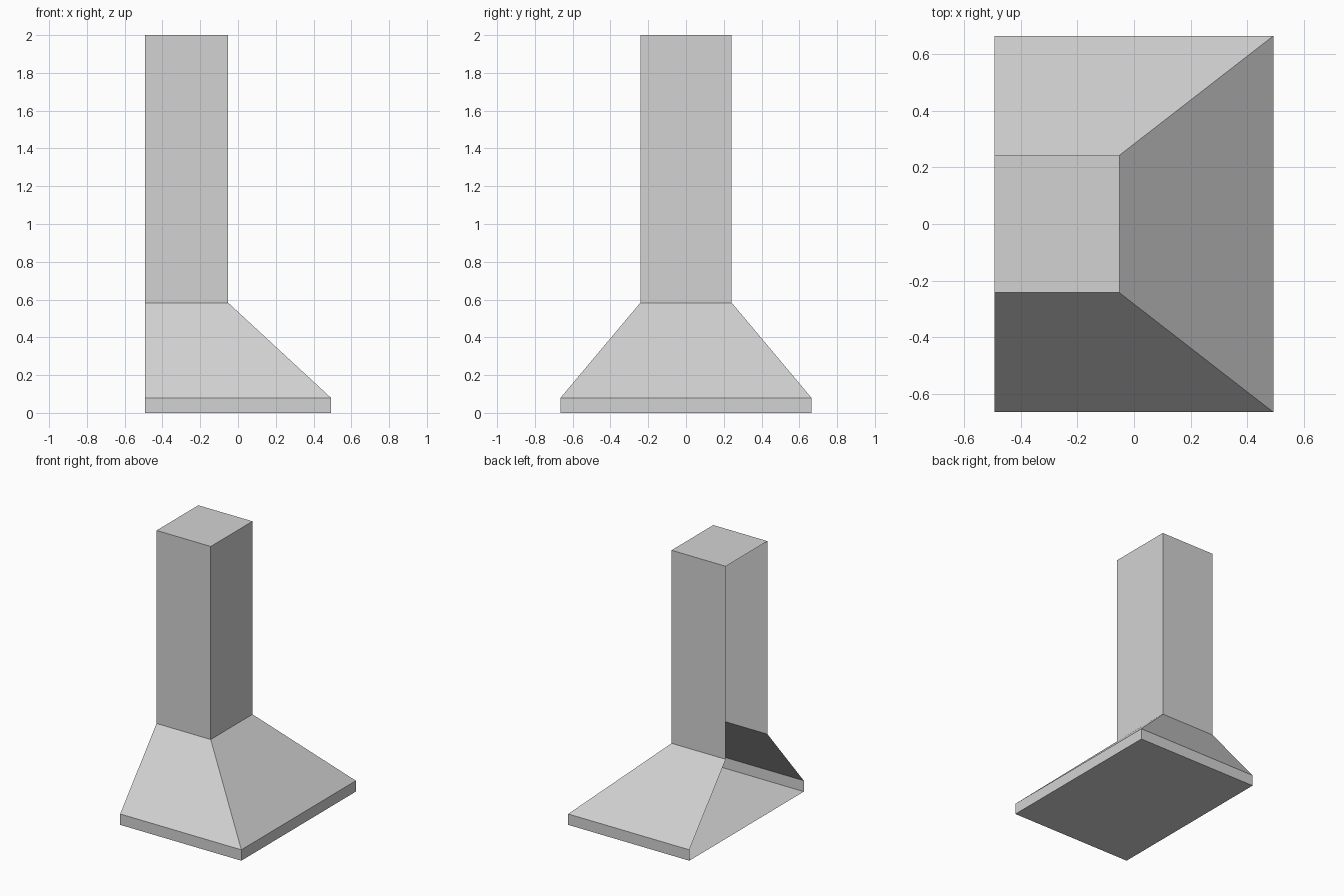
import bpy
import bmesh

cube = bpy.data.objects.get("Cube")
if cube:
    bpy.data.objects.remove(cube, do_unlink=True)

# Brushed grey metal
metal = bpy.data.materials.new("light_grey_metal")
metal.use_nodes = True
grey = (0.65, 0.65, 0.65, 1)
metal.diffuse_color = grey
metal.node_tree.nodes["Principled BSDF"].inputs["Base Color"].default_value = grey

WALL_X = -0.492                 # open side that sits against the wall
WIDE = (0.492, 0.664)           # reach in x, half width in y
NARROW = (-0.052, 0.242)
RIM_Z, FLUE_Z, TOP_Z = 0.08, 0.583, 2.0


def shell(name, low, low_z, high, high_z, floor=False, lid=False):
    """Three-sided sheet-metal section, open towards the wall."""
    bm = bmesh.new()

    def ring(size, z):
        reach, half = size
        return [bm.verts.new(p) for p in (
            (WALL_X, -half, z), (reach, -half, z),
            (reach, half, z), (WALL_X, half, z))]

    a, b = ring(low, low_z), ring(high, high_z)
    for i in range(3):
        bm.faces.new((a[i], a[i + 1], b[i + 1], b[i]))
    if floor:
        bm.faces.new(a[::-1])
    if lid:
        bm.faces.new(b)
    mesh = bpy.data.meshes.new(name)
    bm.to_mesh(mesh)
    bm.free()
    mesh.materials.append(metal)
    obj = bpy.data.objects.new(name, mesh)
    bpy.context.collection.objects.link(obj)
    return obj


# Bottom rim with filter panel, sloping canopy, and flue
shell("base_rim", WIDE, 0, WIDE, RIM_Z, floor=True)
shell("sloped_canopy", WIDE, RIM_Z, NARROW, FLUE_Z)
shell("flue", NARROW, FLUE_Z, NARROW, TOP_Z, lid=True)
